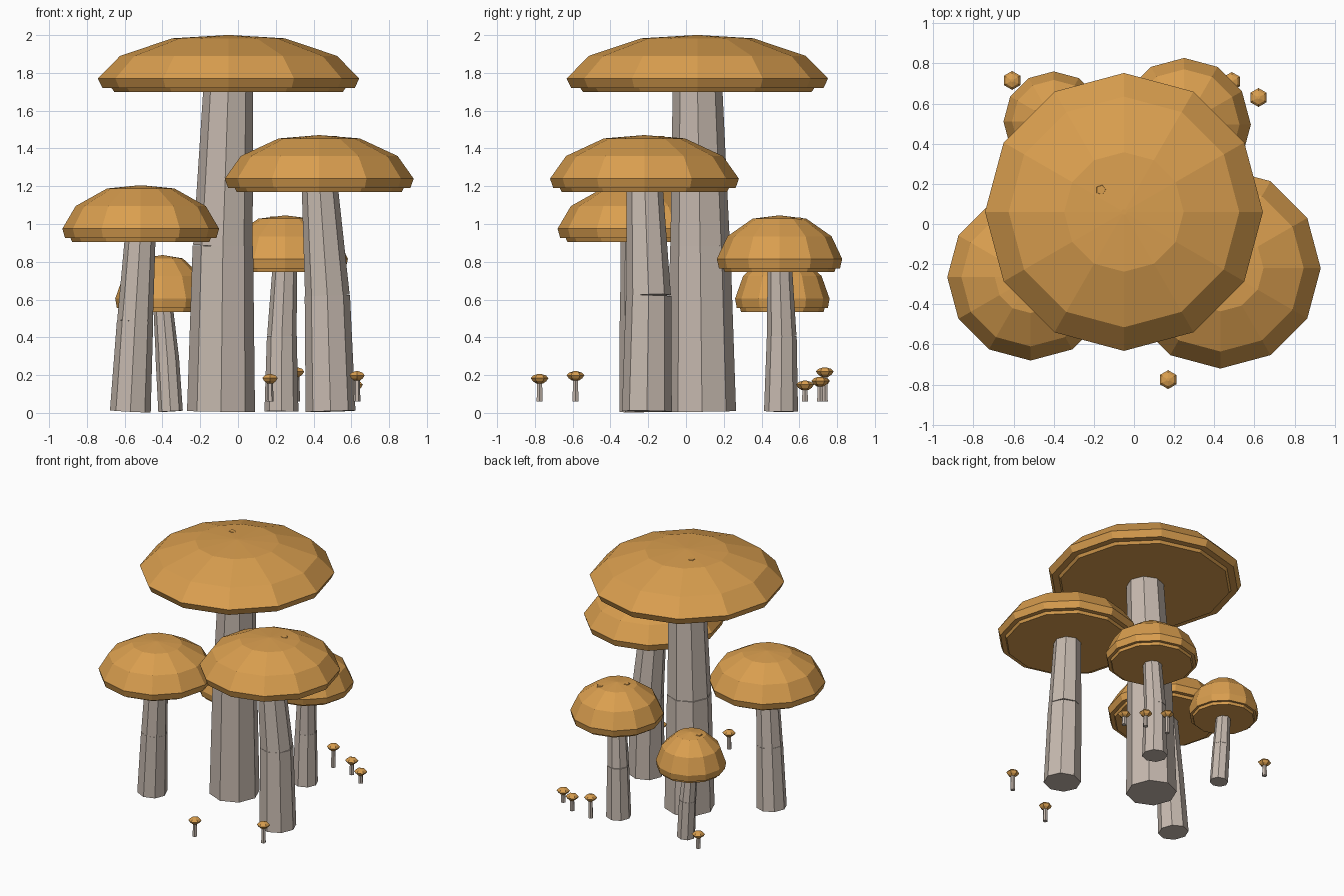
import bpy, math
from mathutils import Vector

if "Cube" in bpy.data.objects:
    bpy.data.objects.remove(bpy.data.objects["Cube"])


def material(name, rgb):
    m = bpy.data.materials.new(name)
    m.diffuse_color = (*rgb, 1)
    m.use_nodes = True
    m.node_tree.nodes["Principled BSDF"].inputs["Base Color"].default_value = m.diffuse_color
    return m


CAP = material("cap_orange", (0.70, 0.345, 0.078))
STEM = material("stem_grey", (0.57, 0.49, 0.43))


def loft(name, rings, sides, mat, turn=0.0):
    """Closed flat-shaded skin over rings given as (centre, axis, radius)."""
    verts, faces = [], []
    for centre, axis, r in rings:
        q = Vector((0, 0, 1)).rotation_difference(Vector(axis))
        for i in range(sides):
            a = turn + math.tau * i / sides
            verts.append(Vector(centre) + q @ Vector((r * math.cos(a), r * math.sin(a), 0)))
    for k in range(len(rings) - 1):
        for i in range(sides):
            j = (i + 1) % sides
            faces.append((k * sides + i, k * sides + j, (k + 1) * sides + j, (k + 1) * sides + i))
    faces.append(tuple(reversed(range(sides))))
    faces.append(tuple(range((len(rings) - 1) * sides, len(rings) * sides)))
    me = bpy.data.meshes.new(name)
    me.from_pydata(verts, [], faces)
    me.materials.append(mat)
    ob = bpy.data.objects.new(name, me)
    bpy.context.collection.objects.link(ob)
    return ob


# Cap profile, bottom to top: (fraction of radius, depth below the top)
CAP_PROFILE = [(0.875, 0.30), (0.895, 0.28), (0.965, 0.28), (1.0, 0.23),
               (0.83, 0.11), (0.43, 0.017), (0.02, 0.0)]


def cap(name, x, y, top, r):
    loft(name, [((x, y, top - d), (0, 0, 1), r * f) for f, d in CAP_PROFILE], 12, CAP)


def segment(name, a, ra, b, rb):
    axis = (Vector(b) - Vector(a)).normalized()
    loft(name, [(a, axis, ra), (b, axis, rb)], 8, STEM)


def mushroom(name, top, radius, base, mid, tip, bumps):
    """base, mid and tip are (x, y, radius) of the stem sections."""
    rim = top - 0.23
    pts = [(base[0], base[1], 0.008), (mid[0], mid[1], rim / 2), (tip[0], tip[1], rim)]
    segment(name + "_lower_stem", pts[0], base[2], pts[1], mid[2])
    segment(name + "_upper_stem", pts[1], mid[2] * 0.985, pts[2], tip[2])
    cap(name + "_cap", tip[0], tip[1], top, radius)
    # small low bumps near the crown
    for n, (dx, dy) in enumerate(bumps):
        z = top - 0.017 * math.hypot(dx, dy) / (0.43 * radius)
        c = (tip[0] + dx, tip[1] + dy)
        loft(f"{name}_bump_{n}", [((*c, z - 0.015), (0, 0, 1), 0.032),
                                  ((*c, z + 0.003), (0, 0, 1), 0.024)], 5, CAP)


# Large mushrooms
mushroom("centre", 2.0, 0.692, (-0.09, 0.085, 0.18), (-0.08, 0.075, 0.16),
         (-0.05, 0.06, 0.13), [(-0.115, 0.11)])
mushroom("right", 1.47, 0.5, (0.49, -0.207, 0.132), (0.473, -0.198, 0.12),
         (0.43, -0.22, 0.094), [(0.07, 0.08)])
mushroom("left", 1.205, 0.415, (-0.57, -0.245, 0.108), (-0.545, -0.255, 0.096),
         (-0.515, -0.265, 0.08), [])
mushroom("back_right", 1.045, 0.332, (0.23, 0.503, 0.09), (0.232, 0.507, 0.079),
         (0.25, 0.495, 0.064), [(0.08, 0.09), (-0.06, -0.03)])
mushroom("back_left", 0.835, 0.25, (-0.357, 0.51, 0.065), (-0.375, 0.515, 0.062),
         (-0.4, 0.51, 0.05), [(-0.06, -0.01)])

# Tiny sprouts: x, y, height of cap rim
SPROUTS = [(0.17, -0.775, 0.18), (0.63, -0.585, 0.195), (0.31, 0.735, 0.215),
           (0.62, 0.63, 0.145), (0.487, 0.71, 0.165), (-0.607, 0.715, 0.165)]
UP = (0, 0, 1)
for n, (x, y, z) in enumerate(SPROUTS):
    loft(f"sprout_{n}_stem", [((x, y, 0.06), UP, 0.018), ((x, y, z), UP, 0.015)], 6, STEM)
    loft(f"sprout_{n}_cap", [((x, y, z + h), UP, r) for h, r in
         ((-0.024, 0.018), (-0.012, 0.036), (0.004, 0.047), (0.018, 0.034), (0.026, 0.008))],
         6, CAP, math.pi / 6)
